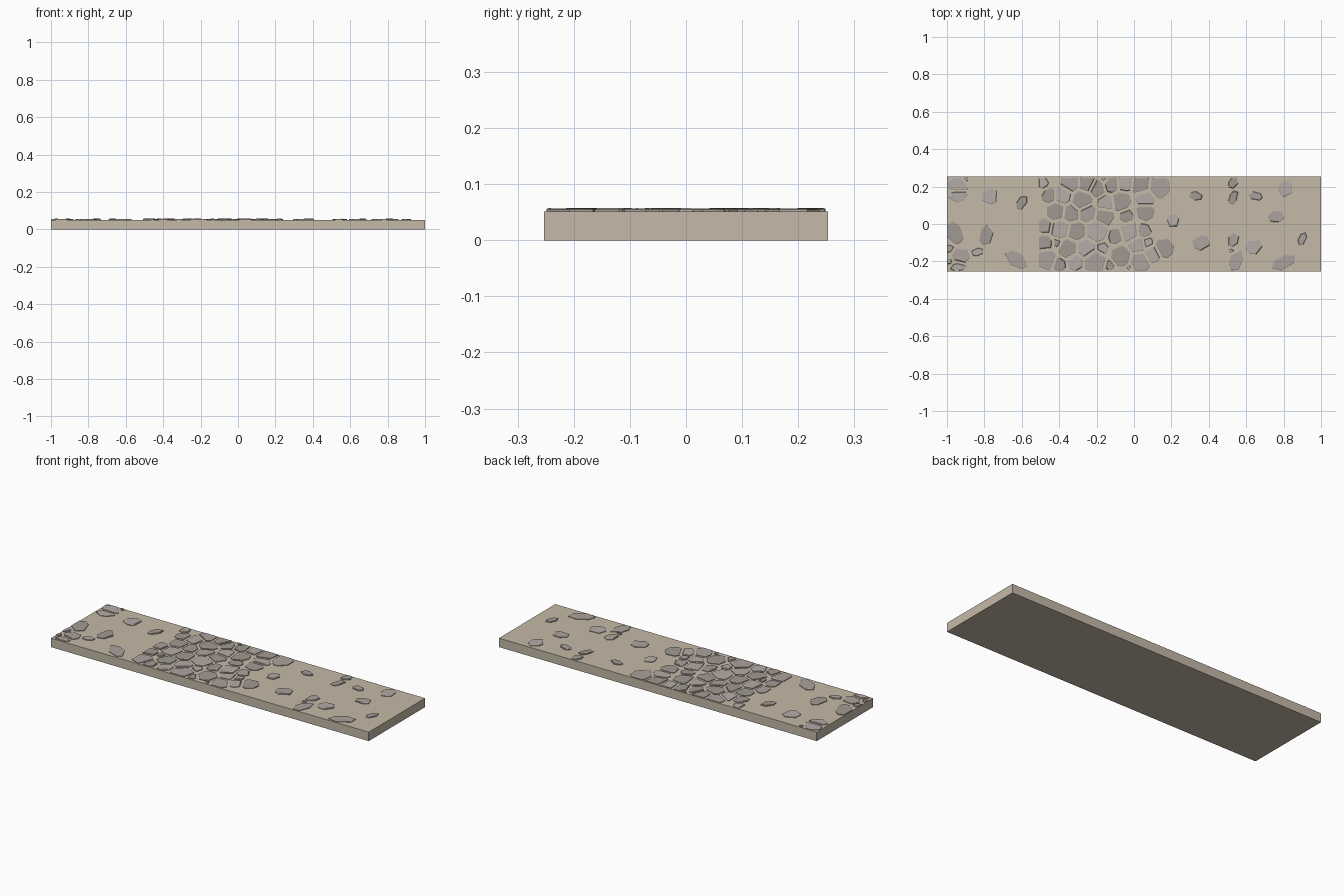
import bpy, bmesh, math, random
from mathutils import Vector

if "Cube" in bpy.data.objects:
    bpy.data.objects.remove(bpy.data.objects["Cube"])

random.seed(4)
HALF_Y, SLAB_Z, TOP_Z = 0.253, 0.051, 0.0575
GAP = 0.0075


def material(name, rgb):
    m = bpy.data.materials.new(name)
    m.diffuse_color = (*rgb, 1)
    m.use_nodes = True
    m.node_tree.nodes["Principled BSDF"].inputs["Base Color"].default_value = m.diffuse_color
    return m


sand = material("sand", (0.56, 0.49, 0.39))
rocks = [material("stone_%d" % i, c) for i, c in enumerate(
    [(0.41, 0.36, 0.34), (0.36, 0.32, 0.29), (0.46, 0.41, 0.39)])]

# Slab: two panels meeting at the centre
for side, name in ((-1, "left_slab"), (1, "right_slab")):
    bpy.ops.mesh.primitive_cube_add(size=1, location=(side * 0.5, 0, SLAB_Z / 2))
    o = bpy.context.object
    o.name = name
    o.scale = (1, 2 * HALF_Y, SLAB_Z)
    o.data.materials.append(sand)

# Densely paved patch: x, y, reach
dense = [
    (-.49, .22, .03), (-.45, .15, .04), (-.34, .215, .05), (-.25, .215, .05),
    (-.20, .19, .045), (-.16, .24, .014), (-.12, .215, .045), (-.05, .22, .045),
    (.04, .21, .055), (.13, .20, .06), (-.38, .15, .055), (-.28, .125, .06),
    (-.07, .12, .05), (.06, .14, .05), (-.41, .07, .055), (-.34, .06, .055),
    (-.25, .06, .05), (-.15, .11, .045), (-.16, .04, .05), (-.04, .04, .035),
    (.06, .065, .045), (-.48, -.01, .04), (-.39, -.025, .055), (-.31, -.04, .055),
    (-.20, -.035, .06), (-.10, -.065, .04), (-.02, -.045, .055), (.05, -.04, .04),
    (-.48, -.10, .04), (-.35, -.13, .055), (-.26, -.13, .055), (-.17, -.13, .03),
    (-.07, -.175, .055), (.02, -.11, .05), (.07, -.10, .03), (.16, -.13, .05),
    (-.47, -.19, .055), (-.40, -.215, .035), (-.31, -.20, .045), (-.21, -.20, .065),
    (-.13, -.22, .025), (-.025, -.23, .013), (.03, -.20, .055), (.10, -.16, .045),
    (-.41, -.10, .02)]

# Loose stones: x, y, half length, half width, angle
loose = [
    (-.94, .21, .055, .04, -15), (-.94, .15, .05, .03, 20), (-.90, .24, .015, .01, 0),
    (-.77, .15, .045, .042, 20), (-.60, .115, .04, .024, 60), (-.79, -.06, .052, .036, 80),
    (-.96, -.05, .065, .04, -65), (-.84, -.15, .035, .02, 10), (-.93, -.17, .05, .04, 10),
    (-.985, -.13, .025, .016, 50), (-.985, -.20, .022, .014, 0), (-.945, -.23, .045, .02, 5),
    (-.63, -.19, .065, .037, -35), (.33, .15, .035, .022, -10), (.21, .02, .037, .03, 90),
    (.36, -.10, .045, .04, 0), (.53, .22, .03, .023, 60), (.53, .14, .042, .02, 65),
    (.65, .15, .035, .022, -15), (.81, .19, .045, .036, 100), (.76, .04, .043, .03, 10),
    (.90, -.08, .034, .02, 65), (.80, -.205, .065, .035, 25), (.64, -.12, .043, .04, 0),
    (.545, -.19, .06, .034, 80), (.53, -.085, .037, .028, 60), (.52, -.145, .015, .012, 0)]


def clip(poly, normal, limit):
    """Keep the part of a polygon where point . normal <= limit."""
    out = []
    for a, b in zip(poly, poly[1:] + poly[:1]):
        da, db = a.dot(normal) - limit, b.dot(normal) - limit
        if da <= 0:
            out.append(a)
        if da * db < 0:
            out.append(a.lerp(b, da / (da - db)))
    return out


def chip(cx, cy, rx, ry, angle, sides):
    """Irregular polygon around a centre."""
    ca, sa = math.cos(angle), math.sin(angle)
    start = random.random()
    pts = []
    for k in range(sides):
        t = math.tau * (k + start + random.uniform(-.22, .22)) / sides
        u, v = rx * math.cos(t), ry * math.sin(t)
        pts.append(Vector((cx + u * ca - v * sa, cy + u * sa + v * ca)))
    return pts


def stone(poly, name):
    """Flat-topped chip with sloped sides and a slightly tilted top."""
    c = sum(poly, Vector((0, 0))) / len(poly)
    tilt = Vector((random.uniform(-.02, .02), random.uniform(-.02, .02)))
    bm = bmesh.new()
    rings = []
    for scale, z in ((1, SLAB_Z - .004), (1, SLAB_Z + .0035), (.9, TOP_Z - .001)):
        ring = []
        for p in poly:
            q = c + (p - c) * scale
            dz = (q - c).dot(tilt) if scale < 1 else 0
            ring.append(bm.verts.new((q.x, q.y, min(z + dz, TOP_Z))))
        rings.append(ring)
    n = len(poly)
    for lo, hi in zip(rings, rings[1:]):
        for i in range(n):
            j = (i + 1) % n
            bm.faces.new((lo[i], lo[j], hi[j], hi[i]))
    bm.faces.new(rings[-1])
    bm.faces.new(rings[0][::-1])
    me = bpy.data.meshes.new(name)
    bm.to_mesh(me)
    bm.free()
    me.materials.append(random.choice(rocks))
    bpy.context.collection.objects.link(bpy.data.objects.new(name, me))


# Stones: each chip is trimmed against its neighbours and the slab borders
chips = [(x, y, r * 1.12, r * 1.12, 0, 7, -.508) for x, y, r in dense]
chips += [(x, y, a * 1.1, b * 1.1, math.radians(t), 6, .505 if x > .5 else -.998)
          for x, y, a, b, t in loose]
for i, (x, y, rx, ry, ang, sides, left) in enumerate(chips):
    poly = chip(x, y, rx, ry, ang, sides)
    poly = clip(poly, Vector((-1, 0)), -left)
    for s in (-1, 1):
        poly = clip(poly, Vector((0, s)), HALF_Y - .004)
    here, size = Vector((x, y)), (rx + ry) / 2
    for j, other in enumerate(chips):
        d = Vector(other[:2]) - here
        if j != i and d.length < .2:
            share = size / (size + (other[2] + other[3]) / 2)
            nrm = d.normalized()
            poly = clip(poly, nrm, here.dot(nrm) + d.length * share - GAP)
    if len(poly) > 2:
        stone(poly, "paving_stone" if i < len(dense) else "loose_stone")
